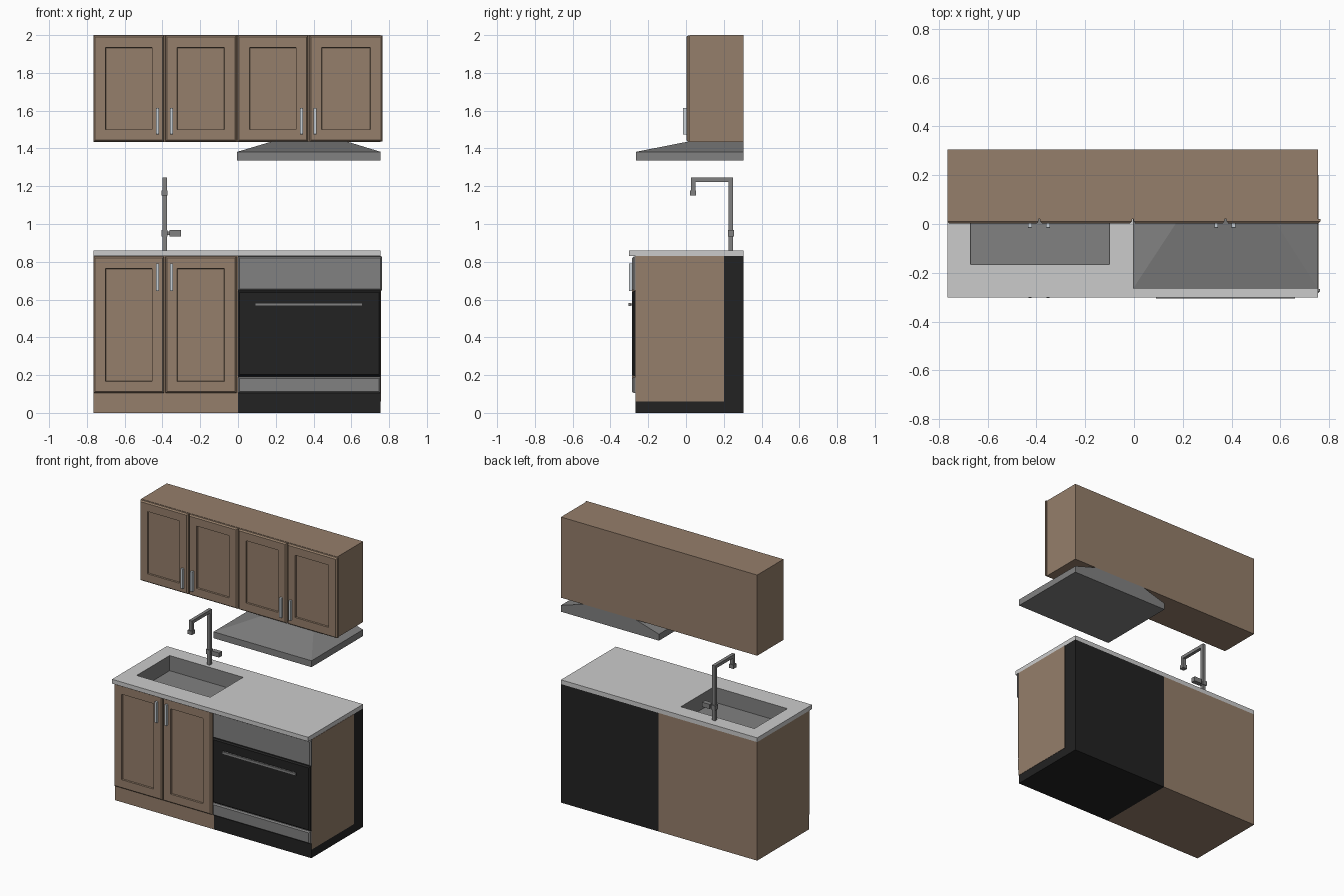
import bpy
import bmesh

cube = bpy.data.objects.get("Cube")
if cube:
    bpy.data.objects.remove(cube, do_unlink=True)


def material(name, r, g, b):
    m = bpy.data.materials.new(name)
    m.use_nodes = True
    m.diffuse_color = (r, g, b, 1)
    m.node_tree.nodes["Principled BSDF"].inputs["Base Color"].default_value = (r, g, b, 1)
    return m


WOOD = material("brown wood", 0.30, 0.21, 0.145)
STEEL = material("grey steel", 0.22, 0.22, 0.22)
BLACK = material("black enamel", 0.016, 0.016, 0.016)
STONE = material("pale stone", 0.60, 0.60, 0.60)
CHROME = material("light chrome", 0.58, 0.63, 0.67)


def box_mesh(x, y, z):
    """Box from three (low, high) ranges."""
    bm = bmesh.new()
    bmesh.ops.create_cube(bm, size=1)
    for v in bm.verts:
        v.co = [r[c > 0] for r, c in zip((x, y, z), v.co)]
    bm.normal_update()
    return bm


def facing(bm, axis, sign):
    return next(f for f in bm.faces if f.normal[axis] * sign > 0.9)


def finish(bm, name, *mats):
    mesh = bpy.data.meshes.new(name)
    bm.to_mesh(mesh)
    bm.free()
    for m in mats:
        mesh.materials.append(m)
    ob = bpy.data.objects.new(name, mesh)
    bpy.context.collection.objects.link(ob)
    return ob


def box(name, mat, x, y, z):
    return finish(box_mesh(x, y, z), name, mat)


def inset(bm, face, thickness, depth=0.0):
    bmesh.ops.inset_region(bm, faces=[face], thickness=thickness, depth=depth,
                           use_even_offset=True)


def inset_to(bm, face, x, y, z):
    """Inset a horizontal face and fit the inner face to a rectangle."""
    mid = face.calc_center_median()
    inset(bm, face, 0.01)
    for v in face.verts:
        v.co = (x[v.co.x > mid.x], y[v.co.y > mid.y], z)


def front_panel(name, mat, x, z, back, framed=False):
    """Chamfered front, with a sunken centre if framed."""
    bm = box_mesh(x, (back - 0.009, back), z)
    face = facing(bm, 1, -1)
    inset(bm, face, 0.008, 0.009)
    if framed:
        inset(bm, face, 0.055)
        inset(bm, face, 0.002, -0.01)
    return finish(bm, name, mat)


def handle(name, x, z, back):
    bm = box_mesh((x - 0.008, x + 0.008), (back - 0.018, back), z)
    face = facing(bm, 1, -1)
    inset(bm, face, 0.003, 0.002)
    finish(bm, name, CHROME)


LEFT, MID, RIGHT = -0.765, 0.0, 0.755
FRONT, BACK = -0.267, 0.305
TOP = 0.83

# Wall cabinet with four doors
box("wall_cabinet", WOOD, (LEFT, RIGHT), (0.02, BACK), (1.435, 2.0))
doors = [(LEFT, -0.391), (-0.385, -0.009), (-0.002, 0.371), (0.379, 0.764)]
for i, x in enumerate(doors):
    front_panel(f"wall_door_{i + 1}", WOOD, x, (1.436, 1.998), 0.02, True)
for i, x in enumerate((-0.427, -0.352, 0.337, 0.408)):
    handle(f"wall_handle_{i + 1}", x, (1.475, 1.613), 0.003)

# Base cabinet, open on top beneath the worktop
bm = box_mesh((LEFT, MID), (FRONT, BACK), (0, TOP))
bmesh.ops.delete(bm, geom=[facing(bm, 2, 1)], context='FACES_ONLY')
finish(bm, "base_cabinet", WOOD)
for i, x in enumerate(doors[:2]):
    front_panel(f"base_door_{i + 1}", WOOD, x, (0.104, 0.828), FRONT, True)
for i, x in enumerate((-0.427, -0.352)):
    handle(f"base_handle_{i + 1}", x, (0.645, 0.79), -0.283)

# Worktop with sunken sink
sink_x, sink_y = (-0.67, -0.10), (-0.165, 0.20)
bm = box_mesh((LEFT, RIGHT), (-0.302, BACK), (TOP, 0.86))
under, upper = facing(bm, 2, -1), facing(bm, 2, 1)
inset_to(bm, under, sink_x, sink_y, TOP)
bmesh.ops.delete(bm, geom=[under], context='FACES_ONLY')
inset_to(bm, upper, sink_x, sink_y, 0.86)
inset(bm, upper, 0.002, -0.105)
upper.material_index = 1
for e in upper.edges:
    for f in e.link_faces:
        f.material_index = 1
finish(bm, "worktop_with_sink", STONE, STEEL)

# Oven
box("oven_body", BLACK, (MID, RIGHT), (FRONT, BACK), (0, TOP))
box("side_panel", WOOD, (RIGHT, RIGHT + 0.002), (FRONT, 0.2), (0.06, TOP))
front_panel("oven_control_panel", STEEL, (MID, 0.762), (0.648, 0.828), FRONT)
front_panel("oven_door", BLACK, (MID, RIGHT), (0.194, 0.645), FRONT)
front_panel("oven_drawer", STEEL, (MID, RIGHT), (0.104, 0.19), FRONT)
box("oven_handle_bar", STEEL, (0.09, 0.66), (-0.305, -0.293), (0.565, 0.583))
for i, x in enumerate((0.11, 0.63)):
    box(f"oven_handle_post_{i + 1}", STEEL, (x, x + 0.012), (-0.295, -0.28), (0.568, 0.58))

# Extractor hood
bm = box_mesh((-0.004, RIGHT), (-0.265, BACK), (1.337, 1.382))
inset_to(bm, facing(bm, 2, 1), (0.18, 0.575), (0.015, BACK), 1.437)
finish(bm, "extractor_hood", STEEL)

# Tap
tap_x = (-0.4, -0.377)
box("tap_post", STEEL, tap_x, (0.226, 0.25), (0.855, 1.245))
box("tap_arm", STEEL, tap_x, (0.027, 0.23), (1.223, 1.245))
box("tap_spout", STEEL, tap_x, (0.027, 0.049), (1.17, 1.23))
box("tap_nozzle", STEEL, (-0.405, -0.372), (0.022, 0.054), (1.15, 1.177))
box("tap_collar", STEEL, (-0.405, -0.372), (0.222, 0.255), (0.935, 0.967))
box("tap_lever_neck", STEEL, (-0.375, -0.36), (0.23, 0.247), (0.942, 0.96))
box("tap_lever", STEEL, (-0.362, -0.302), (0.222, 0.255), (0.935, 0.967))
